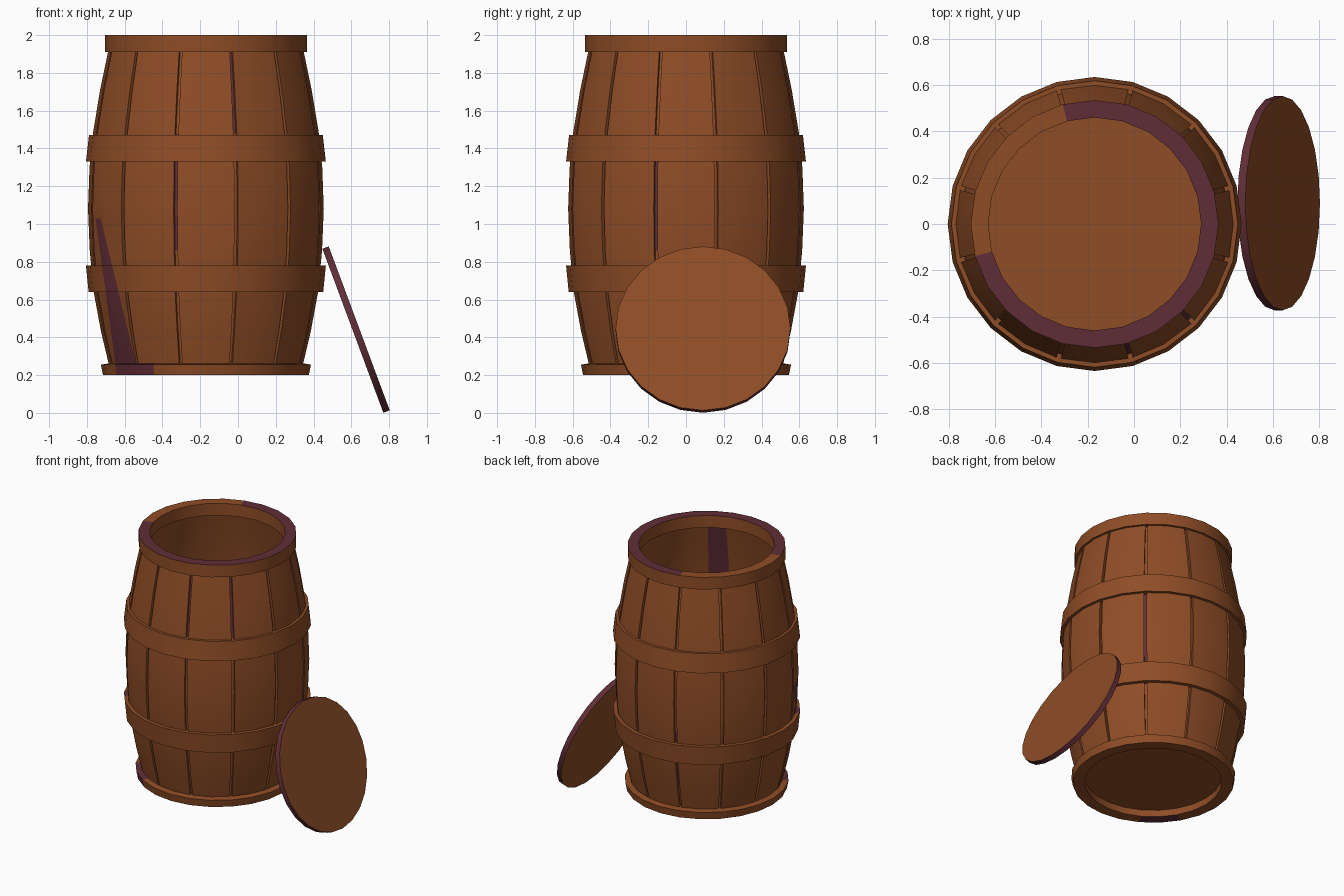
import bpy, bmesh, math
from mathutils import Vector

if "Cube" in bpy.data.objects:
    bpy.data.objects.remove(bpy.data.objects["Cube"])

CX = -0.17  # barrel axis


def mat(name, col):
    m = bpy.data.materials.new(name)
    m.diffuse_color = (*col, 1)
    m.use_nodes = True
    m.node_tree.nodes["Principled BSDF"].inputs["Base Color"].default_value = m.diffuse_color
    return m


MATS = [mat("brown_wood", (0.275, 0.074, 0.0195)), mat("purple_stain", (0.118, 0.027, 0.038))]

# outer barrel curve (radius, height)
CURVE = [(0.51, 0.24), (0.555, 0.43), (0.594, 0.64), (0.615, 0.86), (0.624, 1.08),
         (0.616, 1.30), (0.598, 1.48), (0.56, 1.71), (0.51, 1.95)]


def sweep(bm, section, angles, closed):
    """Turn a closed (r, z) section through the given angles (degrees)."""
    rings = [[bm.verts.new((CX + r * math.cos(math.radians(a)), r * math.sin(math.radians(a)), z))
              for r, z in section] for a in angles]
    n = len(section)
    pairs = list(zip(rings, rings[1:]))
    if closed:
        pairs.append((rings[-1], rings[0]))
    for p, q in pairs:
        for i in range(n):
            j = (i + 1) % n
            bm.faces.new((p[i], q[i], q[j], p[j]))
    if not closed:  # end caps as quad strips
        h = n // 2
        for ring in (rings[0], rings[-1]):
            for i in range(h - 1):
                bm.faces.new((ring[i], ring[i + 1], ring[n - 2 - i], ring[n - 1 - i]))


def finish(bm, name, rule=None):
    bmesh.ops.recalc_face_normals(bm, faces=bm.faces)
    bm.normal_update()
    for f in bm.faces:
        if rule:
            f.material_index = int(rule(f))
    me = bpy.data.meshes.new(name)
    bm.to_mesh(me)
    bm.free()
    for m in MATS:
        me.materials.append(m)
    ob = bpy.data.objects.new(name, me)
    bpy.context.collection.objects.link(ob)
    bpy.ops.object.select_all(action='DESELECT')
    ob.select_set(True)
    bpy.context.view_layer.objects.active = ob
    bpy.ops.object.shade_smooth_by_angle(angle=math.radians(30))
    return ob


# slanted stain on the front left, bounded by two lines in the front view
LEFT = ((-0.755, 1.03), (-0.64, 0.2))
RIGHT = ((-0.72, 1.0), (-0.55, 0.3))


def side(line, p):
    (x0, z0), (x1, z1) = line
    return p.x - (x0 + (p.z - z0) * (x1 - x0) / (z1 - z0))


def in_stain(f):
    c = f.calc_center_median()
    return c.y < -0.1 and c.z < 1.03 and side(LEFT, c) > 0 and side(RIGHT, c) < 0


def cut_stain(bm):
    def cut(co, no):
        faces = [f for f in bm.faces if f.calc_center_median().y < -0.05
                 and f.calc_center_median().x < -0.35]
        geom = list({e for f in faces for e in f.edges} | {v for f in faces for v in f.verts}) + faces
        bmesh.ops.bisect_plane(bm, geom=geom, plane_co=co, plane_no=no)
    for (x0, z0), (x1, z1) in (LEFT, RIGHT):
        cut((x0, 0, z0), Vector((z1 - z0, 0, x0 - x1)).normalized())
    cut((0, 0, 1.03), (0, 0, 1))


def az(f):
    c = f.calc_center_median()
    return math.degrees(math.atan2(c.y, c.x - CX)) % 360


def outward(f):
    c = f.calc_center_median()
    return f.normal.x * (c.x - CX) + f.normal.y * c.y > 0


RING = [15 * i for i in range(24)]

# inner shell, seen inside and through the seams
SEAM_STAINS = {285: (1.55, 2), 255: (0.9, 1.4), 345: (0.9, 1.4), 315: (1.55, 2),
               45: (0.7, 1.4), 105: (0.4, 0.9)}


def shell_rule(f):
    a, z = az(f), f.calc_center_median().z
    if not outward(f):
        return 287 < a < 304
    lo, hi = SEAM_STAINS.get(round(a / 7.5) * 7.5, (9, 9))
    return lo < z < hi


bm = bmesh.new()
sweep(bm, [(r - 0.02, z) for r, z in CURVE] + [(r - 0.043, z) for r, z in reversed(CURVE)],
      [7.5 * i + 3.75 for i in range(48)], True)
finish(bm, "inner_shell", shell_rule)

# twelve staves with narrow gaps
bm = bmesh.new()
for k in range(12):
    a = 30 * k
    sweep(bm, CURVE + [(r - 0.022, z) for r, z in reversed(CURVE)], [a - 14.1, a, a + 14.1], False)
cut_stain(bm)
finish(bm, "staves", in_stain)

# hoops
for name, sec in (("lower_hoop", [(0.621, 0.64), (0.635, 0.78), (0.59, 0.78), (0.58, 0.64)]),
                  ("upper_hoop", [(0.635, 1.33), (0.619, 1.47), (0.58, 1.47), (0.59, 1.33)])):
    bm = bmesh.new()
    sweep(bm, sec, RING, True)
    cut_stain(bm)
    finish(bm, name, in_stain)

# top rim, its upper face mostly stained
bm = bmesh.new()
sweep(bm, [(0.535, 1.91), (0.535, 2.0), (0.46, 2.0), (0.46, 1.91)], RING, True)
finish(bm, "top_rim", lambda f: f.normal.z > 0.9 and not 105 < az(f) < 190)

# base rim
bm = bmesh.new()
sweep(bm, [(0.545, 0.2), (0.556, 0.255), (0.50, 0.265), (0.465, 0.265), (0.465, 0.2)], RING, True)
finish(bm, "base_rim", lambda f: outward(f) and 210 < az(f) < 240 or
       f.normal.z < -0.9 and 210 < az(f) < 240)


def disc(name, r, t, rule=None):
    bm = bmesh.new()
    bmesh.ops.create_cone(bm, cap_ends=True, segments=24, radius1=r, radius2=r, depth=t)
    return finish(bm, name, rule)


# barrel floor
disc("barrel_floor", 0.475, 0.04).location = (CX, 0, 0.27)

# leaning lid with stained edge
lid = disc("lid", 0.463, 0.036, lambda f: abs(f.normal.z) < 0.5)
lid.rotation_euler = (0, math.radians(69.6), 0)
lid.location = (0.625, 0.09, 0.441)
